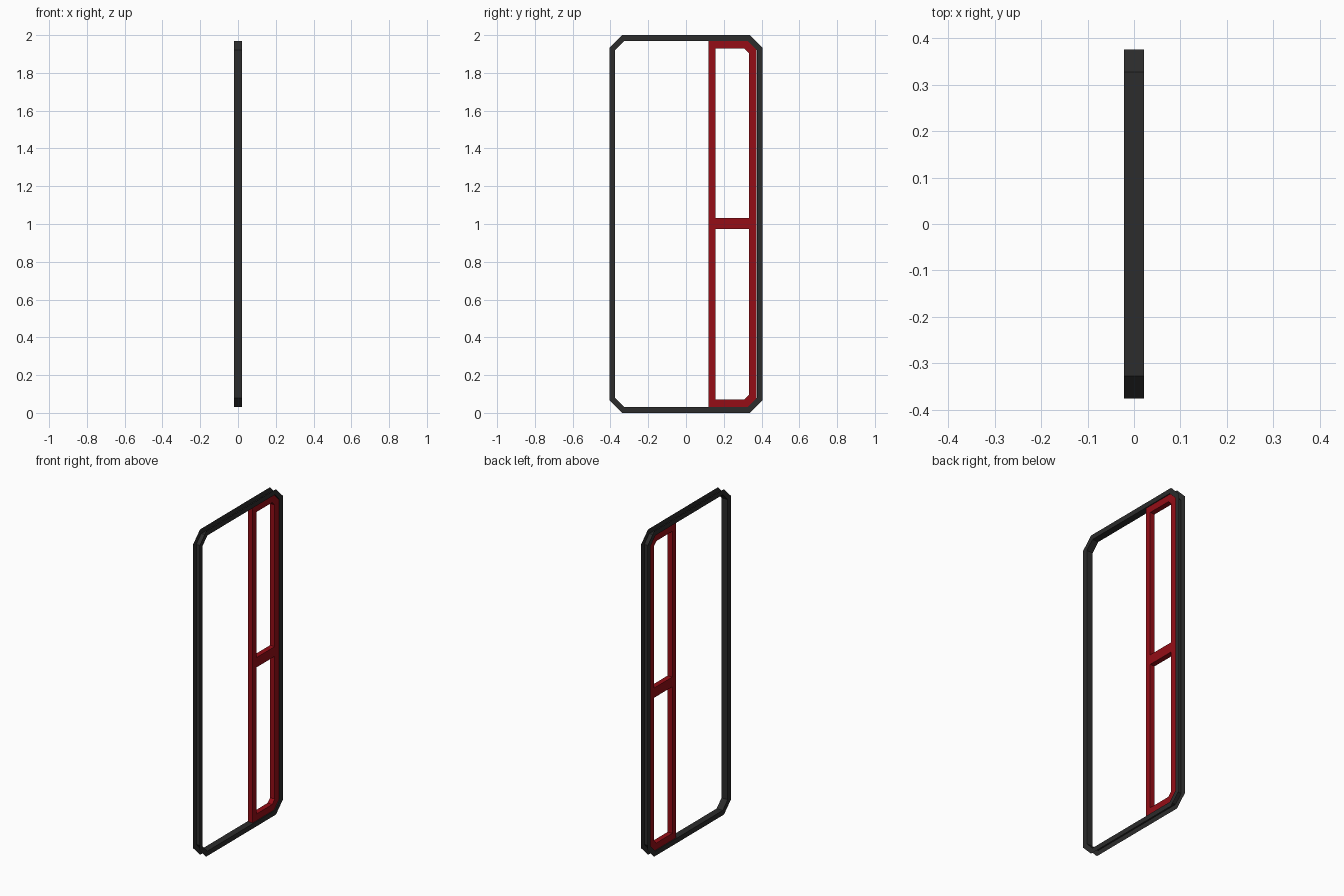
import bpy, bmesh

if "Cube" in bpy.data.objects:
    bpy.data.objects.remove(bpy.data.objects["Cube"])


def outline(y0, y1, z0, z1, left, right):
    """Rectangle in the YZ plane with cut corners of given size on each side."""
    pts = [(y0 + left, z0), (y1 - right, z0), (y1, z0 + right), (y1, z1 - right),
           (y1 - right, z1), (y0 + left, z1), (y0, z1 - left), (y0, z0 + left)]
    return pts


def sweep(name, loops, closed, color):
    """Skin a list of (x, outline) rings into one object."""
    bm = bmesh.new()
    rings = [[bm.verts.new((x, y, z)) for y, z in pts] for x, pts in loops]
    n = len(rings[0])
    for k in range(len(rings) if closed else len(rings) - 1):
        a, b = rings[k], rings[(k + 1) % len(rings)]
        for i in range(n):
            j = (i + 1) % n
            bm.faces.new((a[i], a[j], b[j], b[i]))
    bmesh.ops.remove_doubles(bm, verts=bm.verts, dist=1e-5)
    return finish(name, bm, color)


def finish(name, bm, color):
    me = bpy.data.meshes.new(name)
    bm.to_mesh(me)
    bm.free()
    ob = bpy.data.objects.new(name, me)
    bpy.context.collection.objects.link(ob)
    me.materials.append(color)
    return ob


def material(name, rgb):
    m = bpy.data.materials.new(name)
    m.diffuse_color = (*rgb, 1)
    m.use_nodes = True
    m.node_tree.nodes["Principled BSDF"].inputs["Base Color"].default_value = m.diffuse_color
    return m


black = material("black_rubber", (0.025, 0.025, 0.025))
red = material("red_paint", (0.3, 0.004, 0.008))

# Outer gasket: channel open to the outside
D = 0.021
rim = outline(-0.405, 0.405, 0, 2, 0.066, 0.066)
lip = outline(-0.375, 0.375, 0.03, 1.97, 0.048, 0.048)
sweep("outer_seal", [(D, rim), (D, lip), (-D, lip), (-D, rim)], False, black)

# Red side-window frame with cut corners on the outer side
d = 0.016
out = outline(0.12, 0.374, 0.031, 1.969, 0, 0.047)
inn = outline(0.156, 0.334, 0.072, 1.928, 0, 0.024)
sweep("window_frame", [(d, out), (d, inn), (-d, inn), (-d, out)], True, red)

# Middle crossbar
bm = bmesh.new()
bmesh.ops.create_cube(bm, size=1)
for v in bm.verts:
    v.co = (v.co.x * 2 * d, 0.245 + v.co.y * 0.18, 1.003 + v.co.z * 0.06)
finish("crossbar", bm, red)
